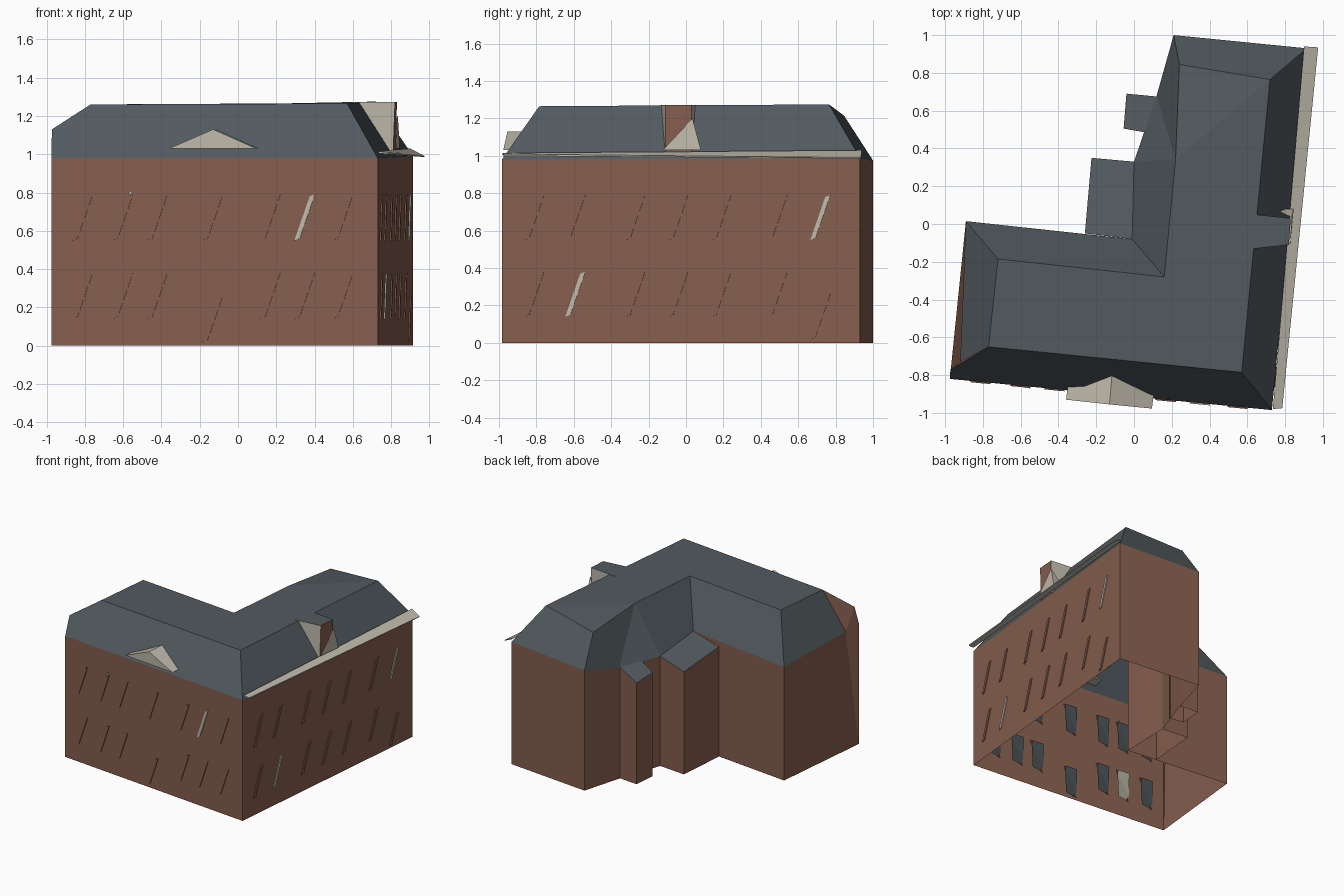
import bpy
from mathutils import Vector

default_cube = bpy.data.objects.get("Cube")
if default_cube:
    bpy.data.objects.remove(default_cube, do_unlink=True)


def make_material(name, colour):
    material = bpy.data.materials.new(name)
    material.use_nodes = True
    material.diffuse_color = (*colour, 1)
    material.node_tree.nodes["Principled BSDF"].inputs["Base Color"].default_value = (*colour, 1)
    return material


brick = make_material("brick", (0.24, 0.115, 0.078))
slate = make_material("slate", (0.085, 0.103, 0.115))
cream = make_material("cream", (0.52, 0.49, 0.41))


def build(name, points, faces, materials, slots=None):
    """Flat shaded mesh; slots gives a material index per face."""
    mesh = bpy.data.meshes.new(name)
    mesh.from_pydata([tuple(p) for p in points], [], faces)
    for material in materials:
        mesh.materials.append(material)
    for face, slot in zip(mesh.polygons, slots or []):
        face.material_index = slot
    mesh.update()
    obj = bpy.data.objects.new(name, mesh)
    bpy.context.collection.objects.link(obj)
    return obj


def ground(point):
    return Vector((point.x, point.y, 0))


def wall_run(name, tops, closed):
    """Vertical walls dropped from a chain of eave points to the ground."""
    count = len(tops)
    points = [ground(p) for p in tops] + list(tops)
    faces = []
    for i in range(count if closed else count - 1):
        j = (i + 1) % count
        faces.append((i, j, count + j, count + i))
    return build(name, points, faces, [brick])


# Eave corners, counterclockwise from the front right-hand end
west_front = Vector((-0.975, -0.82, 0.98))
east_front = Vector((0.73, -0.985, 0.98))
east_back = Vector((0.915, 0.93, 0.99))
north_end = Vector((0.21, 1.0, 0.975))
court_upper = Vector((0.12, 0.68, 0.9))
court_middle = Vector((0.0, 0.33, 0.89))
court_corner = Vector((-0.01, -0.08, 0.94))
west_back = Vector((-0.89, 0.015, 0.92))
eaves = [west_front, east_front, east_back, north_end,
         court_upper, court_middle, court_corner, west_back]

# Upper roof corners
ridge_west = Vector((-0.77, -0.65, 1.26))
ridge_south = Vector((0.57, -0.785, 1.265))
ridge_east = Vector((0.72, 0.765, 1.275))
ridge_north = Vector((0.24, 0.845, 1.215))
ridge_bend = Vector((0.22, 0.34, 1.265))
ridge_court = Vector((0.16, -0.28, 1.265))
ridge_back = Vector((-0.72, -0.185, 1.26))
ridges = [ridge_west, ridge_south, ridge_east, ridge_north,
          ridge_bend, ridge_court, ridge_back]

# Main walls, leaving the clipped gable end to its own mesh
wall_run("main_walls", eaves, False)
gable_peak = Vector((-0.972, -0.77, 1.13))
hip_foot = Vector((-0.92, -0.73, 0.93))
build("gable_end_wall",
      [ground(west_back), ground(west_front), west_front, gable_peak,
       ridge_west, hip_foot, west_back],
      [(0, 1, 5, 6), (1, 2, 3, 5), (3, 4, 5)], [brick])

# Roof: slopes around the eaves, then the nearly flat top
roof_points = eaves + ridges + [gable_peak, hip_foot]
roof_faces = [
    (0, 1, 9, 8, 15),       # front slope
    (1, 2, 10, 9),          # side slope
    (2, 3, 11, 10),         # end hip
    (3, 4, 12, 11),         # courtyard slopes
    (4, 5, 12),
    (5, 6, 13, 12),
    (6, 7, 14, 13),
    (7, 16, 8, 14),         # gable hip
    (10, 11, 12),           # top
    (9, 10, 12, 13),
    (8, 9, 13, 14),
]
build("main_roof", roof_points, roof_faces, [slate])


# Lean-to annexes in the courtyard
def annex(name, corners):
    tops = [Vector(c) for c in corners]
    wall_run(name + "_walls", tops, False)
    build(name + "_roof", tops, [(0, 1, 2, 3)], [slate])


annex("large_annex", [(0.0, 0.33, 0.89), (-0.225, 0.35, 0.83),
                      (-0.26, -0.05, 0.89), (-0.01, -0.08, 0.94)])
annex("small_annex", [(0.12, 0.675, 0.9), (-0.04, 0.69, 0.82),
                      (-0.055, 0.505, 0.84), (0.06, 0.485, 0.9)])


# Windows: a slanted outer sliver and a folded inner pane
def window(name, start, end, along, low, high, outer, inner):
    tangent = (end - start)
    tangent.z = 0
    tangent.normalize()
    normal = Vector((tangent.y, -tangent.x, 0))
    centre = ground(start) + (ground(end) - ground(start)) * along

    def place(u, z, depth):
        return centre + tangent * u + normal * depth + Vector((0, 0, z))

    outline = [(-0.055, low), (-0.028, low + 0.01), (0.052, high), (0.025, high - 0.01)]
    points = [place(u, z, d) for d in (-0.004, 0.007) for u, z in outline]
    faces = [(4, 5, 6, 7)] + [(i, (i + 1) % 4, (i + 1) % 4 + 4, i + 4) for i in range(4)]
    build(name + "_sliver", points, faces, [outer])

    cut = (high - low) * 0.2
    pane = [(-0.06, high, -0.012), (0.04, high, -0.012), (0.06, high - cut, -0.03),
            (0.05, low, -0.03), (-0.03, low, -0.012), (-0.06, low + cut, -0.006)]
    build(name + "_pane", [place(*p) for p in pane],
          [(0, 1, 2, 5), (2, 3, 4, 5)], [inner])


def window_rows(name, start, end, axis, columns, cream_outer, cream_inner, low_column):
    for column, position in enumerate(columns):
        along = (position - start[axis]) / (end[axis] - start[axis])
        for row, low in enumerate((0.14, 0.55)):
            drop = 0.12 if (column, row) == (low_column, 0) else 0
            window(f"{name}_window_{row}_{column}", start, end, along,
                   low - drop, low + 0.24 - drop,
                   cream if (column, row) in cream_outer else brick,
                   cream if (column, row) in cream_inner else slate)


window_rows("front", west_front, east_front, 0,
            (-0.81, -0.6, -0.42, -0.13, 0.17, 0.35, 0.55), [(5, 1)], [(1, 0)], 3)
window_rows("side", east_front, east_back, 1,
            (-0.81, -0.59, -0.27, -0.04, 0.19, 0.49, 0.72), [(1, 0), (6, 1)], [], 6)

# Small pointed light above one front window
build("window_peak", [(-0.575, -0.868, 0.79), (-0.55, -0.87, 0.79), (-0.562, -0.868, 0.815),
                      (-0.56, -0.83, 0.79)],
      [(0, 1, 2), (1, 3, 2), (3, 0, 2)], [cream])

# Front gable over the entrance
build("front_gable",
      [(-0.36, -0.93, 1.03), (0.095, -0.977, 1.03), (-0.13, -0.955, 1.13),
       (-0.34, -0.78, 1.03), (0.115, -0.82, 1.03), (-0.115, -0.78, 1.13)],
      [(0, 1, 2), (1, 4, 5, 2), (3, 0, 2, 5), (0, 3, 4, 1)], [cream])

# Flat-topped side dormer: slate top, brick face, cream cheeks
build("side_dormer",
      [(0.6, -0.135, 1.0), (0.81, -0.11, 1.0), (0.825, 0.03, 1.0), (0.6, 0.055, 1.0),
       (0.6, -0.135, 1.272), (0.82, -0.11, 1.272), (0.83, 0.03, 1.272), (0.6, 0.055, 1.272)],
      [(4, 5, 6, 7), (1, 2, 6, 5), (0, 1, 5, 4), (2, 3, 7, 6)],
      [slate, brick, cream], [0, 1, 2, 2])
build("dormer_wedge",
      [(0.825, -0.125, 1.03), (0.845, 0.08, 1.03), (0.835, 0.035, 1.2), (0.74, 0.08, 1.03)],
      [(0, 1, 2), (1, 3, 2)], [cream])

# Tapering cornice along the side eave
build("side_cornice",
      [(0.735, -0.98, 1.015), (0.785, -0.975, 1.01), (0.975, 0.935, 0.99), (0.9, 0.94, 1.03),
       (0.735, -0.98, 1.005), (0.785, -0.975, 1.0), (0.975, 0.935, 0.985), (0.9, 0.94, 1.02)],
      [(0, 1, 2, 3), (7, 6, 5, 4), (1, 5, 6, 2), (2, 6, 7, 3), (0, 4, 5, 1)], [cream])
